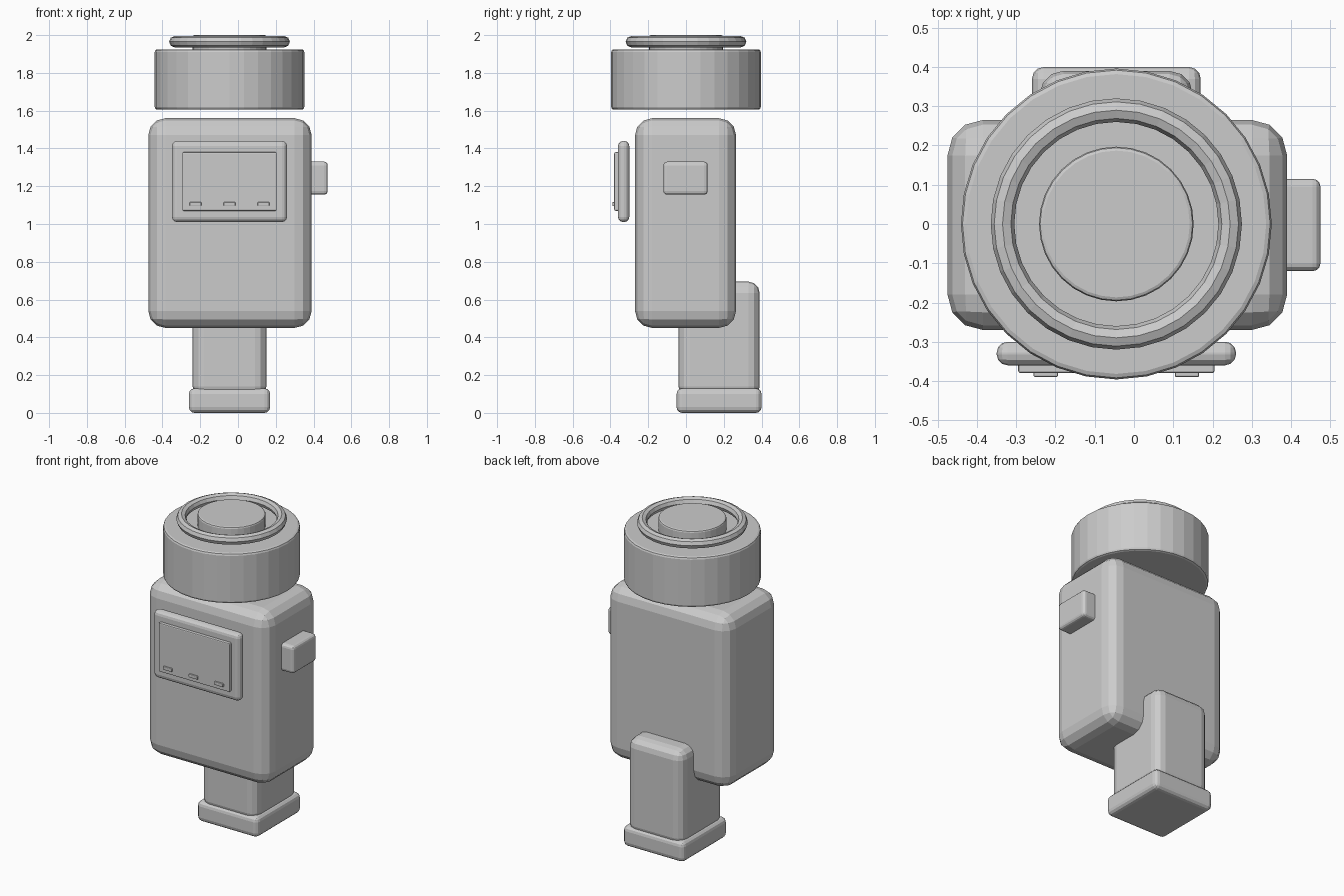
import bpy
import bmesh
from math import cos, sin, tau

cube = bpy.data.objects.get("Cube")
if cube:
    bpy.data.objects.remove(cube, do_unlink=True)

# Single plain grey finish
grey = bpy.data.materials.new("plain_grey")
grey.use_nodes = True
GREY = (0.6, 0.6, 0.6, 1)
grey.diffuse_color = GREY
grey.node_tree.nodes["Principled BSDF"].inputs["Base Color"].default_value = GREY


def add_object(name, bm, location=(0, 0, 0)):
    bmesh.ops.recalc_face_normals(bm, faces=bm.faces)
    mesh = bpy.data.meshes.new(name)
    bm.to_mesh(mesh)
    bm.free()
    mesh.materials.append(grey)
    obj = bpy.data.objects.new(name, mesh)
    obj.location = location
    bpy.context.collection.objects.link(obj)
    return obj


def add_bevel(obj, width, segments):
    mod = obj.modifiers.new("rounding", "BEVEL")
    mod.width = width
    mod.segments = segments
    mod.limit_method = "ANGLE"
    mod.angle_limit = 0.7


def box(name, xs, ys, zs, bevel, segments=3):
    """Rounded box spanning the given ranges."""
    bm = bmesh.new()
    bmesh.ops.create_cube(bm, size=1)
    ranges = (xs, ys, zs)
    bmesh.ops.scale(bm, vec=[b - a for a, b in ranges], verts=bm.verts)
    obj = add_object(name, bm, [(a + b) / 2 for a, b in ranges])
    add_bevel(obj, bevel, segments)


def disc(name, radius, z0, z1, bevel):
    """Upright cylinder on the head axis."""
    bm = bmesh.new()
    bmesh.ops.create_cone(bm, cap_ends=True, segments=32, radius1=radius,
                          radius2=radius, depth=z1 - z0)
    add_bevel(add_object(name, bm, (HEAD_X, 0, (z0 + z1) / 2)), bevel, 2)


def ring(name, major, minor, z, around=32, sides=8):
    """Faceted torus on the head axis."""
    bm = bmesh.new()
    loops = []
    for i in range(around):
        a = tau * i / around
        loop = []
        for j in range(sides):
            b = tau * j / sides
            r = major + minor * cos(b)
            loop.append(bm.verts.new((r * cos(a), r * sin(a), minor * sin(b))))
        loops.append(loop)
    for i in range(around):
        p, q = loops[i], loops[(i + 1) % around]
        for j in range(sides):
            k = (j + 1) % sides
            bm.faces.new((p[j], q[j], q[k], p[k]))
    add_object(name, bm, (HEAD_X, 0, z))


HEAD_X = -0.045

# Main housing and side knob
box("body", (-0.475, 0.39), (-0.27, 0.265), (0.45, 1.56), 0.09)
box("side_knob", (0.36, 0.475), (-0.12, 0.115), (1.155, 1.33), 0.02)

# Handle and its foot
box("handle", (-0.24, 0.15), (-0.04, 0.39), (0.08, 0.695), 0.06)
box("handle_base", (-0.26, 0.17), (-0.05, 0.4), (0, 0.13), 0.03)

# Display panel standing off the front
box("display_frame", (-0.35, 0.26), (-0.36, -0.3), (1.01, 1.44), 0.028)
box("display_screen", (-0.295, 0.205), (-0.38, -0.35), (1.07, 1.38), 0.006, 2)
for i in range(3):
    x = -0.045 + (i - 1) * 0.18
    box(f"display_button_{i + 1}", (x - 0.031, x + 0.031), (-0.39, -0.37),
        (1.095, 1.116), 0.004, 2)

# Round head with lens ring and raised centre
disc("head", 0.396, 1.605, 1.925, 0.014)
ring("lens_ring", 0.29, 0.03, 1.965)
disc("lens_centre", 0.197, 1.915, 2.0, 0.01)
